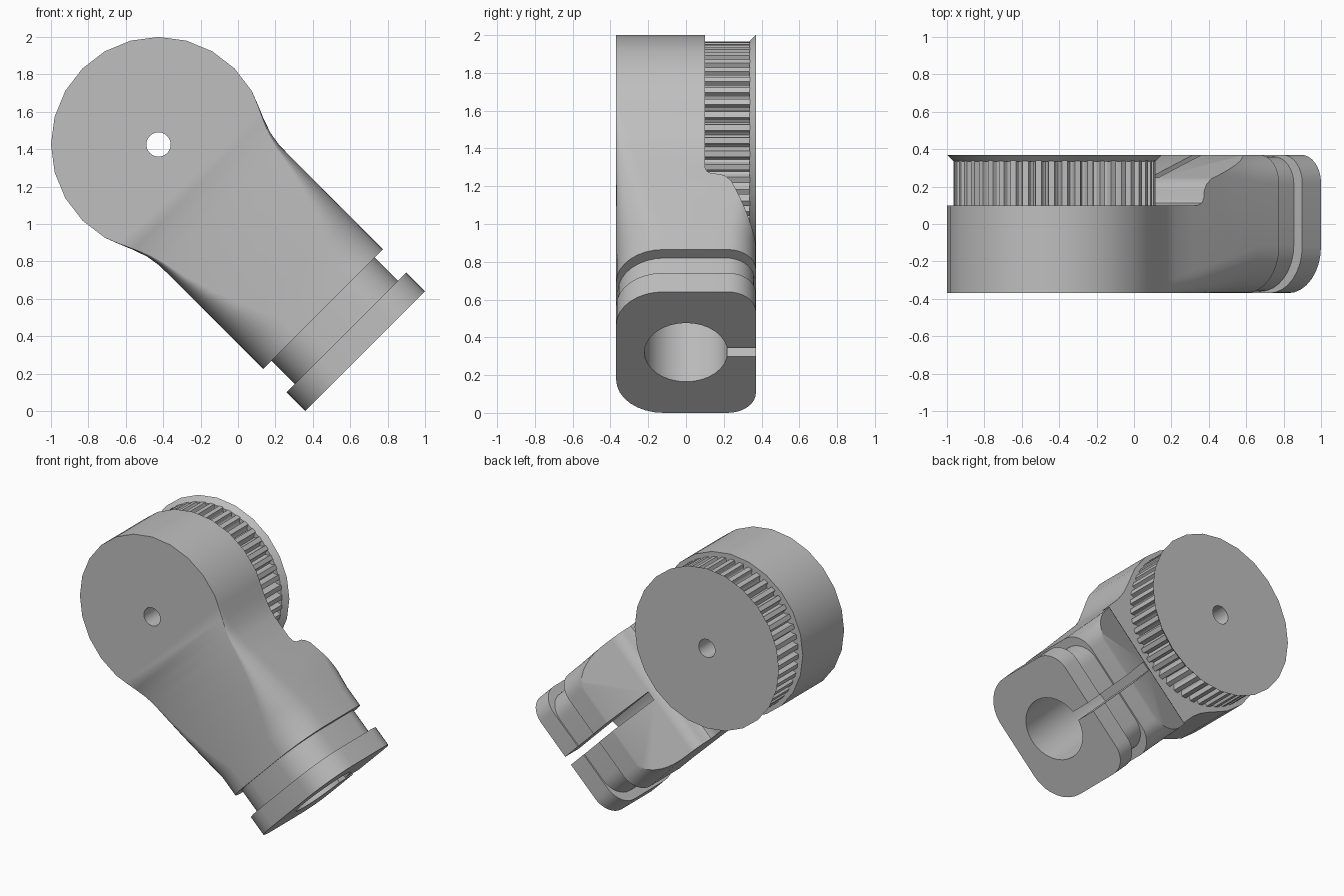
import bpy, bmesh
from math import sin, cos, pi, radians, sqrt
from mathutils import Vector

cube = bpy.data.objects.get("Cube")
if cube:
    bpy.data.objects.remove(cube, do_unlink=True)

CX, CZ, R = -0.425, 1.425, 0.575   # pivot centre and head radius
HALF = 0.37                        # half depth along y
S = sqrt(0.5)

grey = bpy.data.materials.new("light_grey")
grey.use_nodes = True
colour = (0.52, 0.52, 0.52, 1)
grey.diffuse_color = colour
grey.node_tree.nodes["Principled BSDF"].inputs["Base Color"].default_value = colour


def place(u, y, v):
    """Arm frame (u along the arm, v across it) to world."""
    return Vector((CX + (u + v) * S, y, CZ + (v - u) * S))


def loft(name, rings):
    """Skin a list of equal-length rings and cap both ends."""
    bm = bmesh.new()
    rows = [[bm.verts.new(p) for p in ring] for ring in rings]
    n = len(rows[0])
    for a, b in zip(rows, rows[1:]):
        for i in range(n):
            j = (i + 1) % n
            bm.faces.new((a[i], a[j], b[j], b[i]))
    bm.faces.new(rows[0])
    bm.faces.new(rows[-1])
    bmesh.ops.remove_doubles(bm, verts=bm.verts, dist=1e-4)
    bmesh.ops.recalc_face_normals(bm, faces=bm.faces)
    mesh = bpy.data.meshes.new(name)
    bm.to_mesh(mesh)
    bm.free()
    mesh.materials.append(grey)
    obj = bpy.data.objects.new(name, mesh)
    bpy.context.collection.objects.link(obj)
    return obj


def circle(r, y, n=24):
    return [place(r * cos(2 * pi * i / n), y, r * sin(2 * pi * i / n)) for i in range(n)]


def section(u, w, t, half=HALF):
    """Rounded rectangle across the arm; t grows the corner rounding."""
    front = (0.25 * t * t, 0.25 * t)
    back = (0.15 * t * t, 0.15 * t)
    ring = []
    corners = ((1, 1, back), (-1, 1, back), (-1, -1, front), (1, -1, front))
    for k, (sv, sy, (a, b)) in enumerate(corners):
        for i in range(9):
            ang = pi / 2 * (k + i / 8)
            v = sv * (w - a) + a * cos(ang)
            y = sy * (half - b) + b * sin(ang)
            ring.append(place(u, y, v))
    return ring


def cut(obj, *cutters):
    bpy.context.view_layer.objects.active = obj
    for c in cutters:
        mod = obj.modifiers.new("cut", "BOOLEAN")
        mod.object = c
        mod.operation = "DIFFERENCE"
        mod.solver = "EXACT"
        bpy.ops.object.modifier_apply(modifier=mod.name)


# Body: round head, tapering arm, recessed neck and end collar in one skin
rings = []
for k in range(8):
    ang = pi - radians(15) * k
    rings.append(section(R * cos(ang), R * sin(ang), 0))
rings[-1:] = [section(R * cos(radians(75)), R * sin(radians(75)), 0)]
for u, w in ((0.22, 0.528), (0.3, 0.495), (0.38, 0.467), (0.46, 0.454), (0.6, 0.453),
             (0.75, 0.453), (0.9, 0.453), (1.0, 0.453), (1.1, 0.453), (1.245, 0.453)):
    rings.append(section(u, w, min(1, (u - 0.15) / 0.95)))
for u, w, half in ((1.245, 0.39, 0.36), (1.42, 0.39, 0.36), (1.42, 0.453, HALF), (1.562, 0.453, HALF)):
    rings.append(section(u, w, 1, half))
body = loft("body", rings)

# Cutters: pulley clearance, clamp bore, clamp slot, axle hole
profile = [(-1, 0.1), (0.63, 0.1), (0.66, 0.112), (0.675, 0.135), (0.68, 0.18),
           (0.695, 0.21), (0.73, 0.24), (1.08, 0.37), (1.3, 0.45), (-1, 0.45)]
clearance = loft("clearance_cutter", [[place(u, y, v) for u, y in profile] for v in (-0.8, 0.8)])
bore = loft("bore_cutter", [[place(u, 0.22 * sin(2 * pi * i / 32), 0.22 * cos(2 * pi * i / 32))
                             for i in range(32)] for u in (0.75, 1.7)])
slot = loft("slot_cutter", [[place(u, y, v) for y, v in
                             ((0.1, -0.032), (0.5, -0.032), (0.5, 0.032), (0.1, 0.032))]
                            for u in (0.75, 1.7)])
axle = loft("axle_cutter", [circle(0.065, -0.6), circle(0.065, 0.6)])
cutters = (clearance, bore, slot, axle)
cut(body, *cutters)

# Toothed pulley
TEETH = 48
tooth = ((0, 0.54), (0.45, 0.54), (0.55, 0.512), (0.72, 0.5), (0.9, 0.512))


def gear_ring(y):
    pts = []
    for i in range(TEETH):
        for f, r in tooth:
            ang = 2 * pi * (i + f) / TEETH
            pts.append(place(r * cos(ang), y, r * sin(ang)))
    return pts


pulley = loft("toothed_pulley", [gear_ring(0.1), gear_ring(0.34)])
cut(pulley, axle)

# Flared rim closing the back of the pulley
rim = loft("pulley_rim", [circle(0.54, 0.335), circle(R, HALF)])
cut(rim, axle)

for c in cutters:
    bpy.data.objects.remove(c, do_unlink=True)

# Smooth rounded surfaces, keep crisp edges
bpy.ops.object.select_all(action="DESELECT")
for obj in (body, pulley, rim):
    obj.select_set(True)
bpy.context.view_layer.objects.active = body
bpy.ops.object.shade_smooth_by_angle(angle=radians(28))
